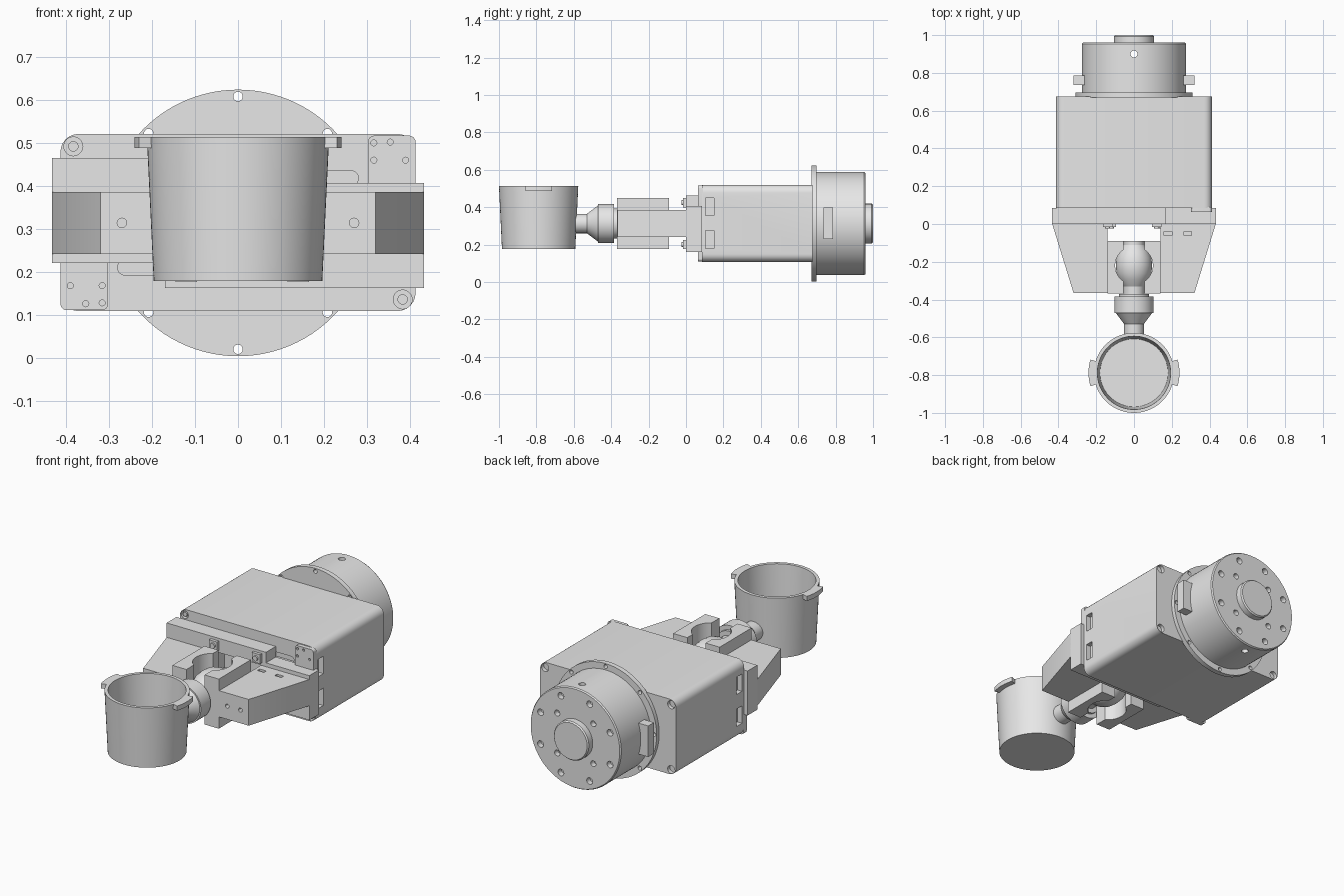
import bpy, bmesh
from math import sin, cos, pi, radians

cube = bpy.data.objects.get("Cube")
if cube:
    bpy.data.objects.remove(cube, do_unlink=True)

grey = bpy.data.materials.new("light_grey")
grey.diffuse_color = (0.8, 0.8, 0.8, 1)
grey.use_nodes = True
grey.node_tree.nodes["Principled BSDF"].inputs["Base Color"].default_value = (0.8, 0.8, 0.8, 1)
C = 0.313  # height of the main axis


def finish(name, bm):
    bmesh.ops.remove_doubles(bm, verts=bm.verts, dist=1e-6)
    bmesh.ops.recalc_face_normals(bm, faces=bm.faces)
    me = bpy.data.meshes.new(name)
    bm.to_mesh(me)
    bm.free()
    me.materials.append(grey)
    me.shade_smooth()
    me.set_sharp_from_angle(angle=radians(30))
    ob = bpy.data.objects.new(name, me)
    bpy.context.scene.collection.objects.link(ob)
    return ob


def prism(name, outline, a, b, axis="Z"):
    """Extrude an outline: (x, y) along Z, or (x, z) along Y."""
    bm = bmesh.new()
    place = (lambda p, h: (p[0], p[1], h)) if axis == "Z" else (lambda p, h: (p[0], h, p[1]))
    low = [bm.verts.new(place(p, a)) for p in outline]
    high = [bm.verts.new(place(p, b)) for p in outline]
    bm.faces.new(low)
    bm.faces.new(high)
    n = len(outline)
    for i in range(n):
        j = (i + 1) % n
        bm.faces.new((low[i], low[j], high[j], high[i]))
    return finish(name, bm)


def box(name, x, y, z):
    return prism(name, [(x[0], y[0]), (x[1], y[0]), (x[1], y[1]), (x[0], y[1])], *z)


def lathe(name, profile, centre, axis="Y", n=64):
    """Revolve (radius, position) points about an axis through centre."""
    bm = bmesh.new()
    rings = []
    for r, h in profile:
        ring = []
        for i in range(n if r > 0 else 1):
            u, v = r * cos(2 * pi * i / n), r * sin(2 * pi * i / n)
            co = (centre[0] + u, h, centre[1] + v) if axis == "Y" else (centre[0] + u, centre[1] + v, h)
            ring.append(bm.verts.new(co))
        rings.append(ring)
    for a, b in zip(rings, rings[1:]):
        for i in range(n):
            j = (i + 1) % n
            if len(a) == 1:
                bm.faces.new((a[0], b[i], b[j]))
            elif len(b) == 1:
                bm.faces.new((a[i], a[j], b[0]))
            else:
                bm.faces.new((a[i], a[j], b[j], b[i]))
    return finish(name, bm)


def rod(name, r, a, b, centre, axis="Y", n=20):
    return lathe(name, [(0, a), (r, a), (r, b), (0, b)], centre, axis, n)


def rounded(x0, x1, z0, z1, r, steps=6):
    pts = []
    corners = [(x1 - r, z1 - r), (x0 + r, z1 - r), (x0 + r, z0 + r), (x1 - r, z0 + r)]
    for k, (cx, cz) in enumerate(corners):
        for i in range(steps + 1):
            t = pi / 2 * (k + i / steps)
            pts.append((cx + r * cos(t), cz + r * sin(t)))
    return pts


def cut(ob, cutters):
    """Subtract the cutters, then discard them."""
    for c in cutters:
        mod = ob.modifiers.new("cut", "BOOLEAN")
        mod.operation = "DIFFERENCE"
        mod.object = c
    dg = bpy.context.evaluated_depsgraph_get()
    me = bpy.data.meshes.new_from_object(ob.evaluated_get(dg))
    ob.modifiers.clear()
    ob.data = me
    me.shade_smooth()
    me.set_sharp_from_angle(angle=radians(30))
    for c in cutters:
        bpy.data.objects.remove(c, do_unlink=True)


def ring_points(r, count, offset=0.0):
    return [(r * cos(offset + 2 * pi * i / count), C + r * sin(offset + 2 * pi * i / count))
            for i in range(count)]


# Gripper housing with screw pockets, side windows and rail slots
housing = prism("housing", rounded(-0.413, 0.413, 0.108, 0.52, 0.042), 0.085, 0.675, "Y")
cutters = []
for s in (-1, 1):
    for dz in (-0.178, 0.178):
        cutters.append(rod("c", 0.022, 0.655, 0.7, (s * 0.383, C + dz)))
    for z in ((0.18, 0.275), (0.355, 0.45)):
        cutters.append(box("c", (s * 0.385, s * 0.45), (0.105, 0.15), z))
    cutters.append(rod("c", 0.022, 0.07, 0.105, (-s * 0.383, C + s * 0.178)))
    zs = C + s * 0.104
    cutters.append(prism("c", rounded(min(0, s * 0.28), max(0, s * 0.28), zs - 0.017, zs + 0.017, 0.0165),
                         0.07, 0.105, "Y"))
cut(housing, cutters)
for s in (-1, 1):
    rod("housing_screw", 0.012, 0.087, 0.11, (-s * 0.383, C + s * 0.178))

# Rear mounting flange
flange = lathe("flange", [(0, 0.67), (0.31, 0.67), (0.31, 0.697), (0, 0.697)], (0, C), n=96)
cut(flange, [rod("c", 0.011, 0.6, 0.8, p) for p in ring_points(0.294, 8)])

# Rear drum with bolt holes and a cross hole
drum = lathe("drum", [(0, 0.69), (0.275, 0.69), (0.275, 0.953), (0.27, 0.96), (0, 0.96)], (0, C), n=96)
holes = [rod("c", 0.018, 0.93, 1.0, p) for p in ring_points(0.228, 8, pi / 8)]
holes += [rod("c", 0.016, 0.93, 1.0, p) for p in ring_points(0.155, 4, pi / 4)]
holes.append(rod("c", 0.018, -0.2, 0.9, (0, 0.9), "Z"))
cut(drum, holes)
lathe("rear_boss", [(0, 0.95), (0.106, 0.95), (0.106, 0.993), (0.1, 1.0), (0, 1.0)], (0, C))
for s in (-1, 1):
    box("drum_latch", (s * 0.25, s * 0.32), (0.735, 0.785), (0.23, 0.40))

# Two jaws, each the other turned half a revolution about the main axis
for s, side in ((1, "right"), (-1, "left")):
    def span(a, b):
        return tuple(sorted((s * a, s * b)))

    def height(a, b):
        return tuple(sorted((C + s * (a - C), C + s * (b - C))))

    box(side + "_jaw_base", span(-0.433, -0.14), (0, 0.085), height(0.22, 0.464))
    box(side + "_jaw_rail", span(-0.14, 0.17), (0, 0.085), height(0.386, 0.464))
    arm = prism(side + "_jaw_arm", [(s * -0.433, 0.01), (s * -0.433, 0), (s * -0.32, -0.365),
                                    (s * -0.14, -0.365), (s * -0.14, 0.01)], 0.241, 0.385)
    holes = [rod("c", 0.011, -0.4, -0.34, (s * x, C)) for x in (-0.27, -0.19)]
    holes += [box("c", span(x - 0.02, x + 0.02), (-0.06, -0.04), height(0.22, 0.255)) for x in (-0.285, -0.18)]
    cut(arm, holes)

    # Gripping pad with a scalloped inner face
    arc = [(s * -0.1 * cos(t), -0.22 + 0.1 * sin(t))
           for t in [radians(-56 + 8 * i) for i in range(15)]]
    pad = [(s * -0.141, -0.368), (s * -0.055, -0.368)] + arc
    pad += [(s * -0.055, -0.09), (s * -0.141, -0.09)]
    prism(side + "_jaw_pad", pad, 0.178, 0.45)

    # Rail fasteners
    for x in (-0.14, 0.12):
        z = C + s * 0.112
        box(side + "_rail_clip", span(x - 0.025, x + 0.025), (-0.016, 0.005), (z - 0.025, z + 0.025))
        rod(side + "_rail_screw", 0.014, -0.025, 0, (s * x, z))

    # Corner cover on the housing face
    cover = prism(side + "_corner_cover", rounded(*span(-0.413, -0.302), *height(0.11, 0.235), 0.015),
                  0.063, 0.09, "Y")
    dots = [(-0.39, 0.167), (-0.354, 0.125), (-0.316, 0.127), (-0.316, 0.167)]
    cut(cover, [rod("c", 0.007, 0.05, 0.075, (s * x, C + s * (z - C)), n=12) for x, z in dots])

# Cup handle: neck, cone, collar and the gripped bulb
lathe("cup_handle", [(0, -0.592), (0.052, -0.592), (0.052, -0.53), (0.097, -0.47), (0.104, -0.47),
                     (0.104, -0.385), (0.08, -0.385), (0.08, -0.37), (0.055, -0.37), (0.055, -0.33),
                     (0.078, -0.295), (0.092, -0.26), (0.096, -0.22), (0.092, -0.18), (0.078, -0.145),
                     (0.055, -0.11), (0.055, -0.09), (0, -0.09)], (0, C))

# Hollow tapered cup with two rim lugs
Y = -0.788
lathe("cup", [(0, 0.178), (0.196, 0.178), (0.212, 0.513), (0.194, 0.513), (0.18, 0.2), (0, 0.2)],
      (0, Y), "Z", 72)
for s in (-1, 1):
    turns = [radians(-17 + 34 * i / 8) for i in range(9)]
    lug = [(s * 0.241 * cos(t), Y + 0.241 * sin(t)) for t in turns]
    lug += [(s * 0.203 * cos(t), Y + 0.203 * sin(t)) for t in reversed(turns)]
    prism("cup_lug", lug, 0.487, 0.513)
